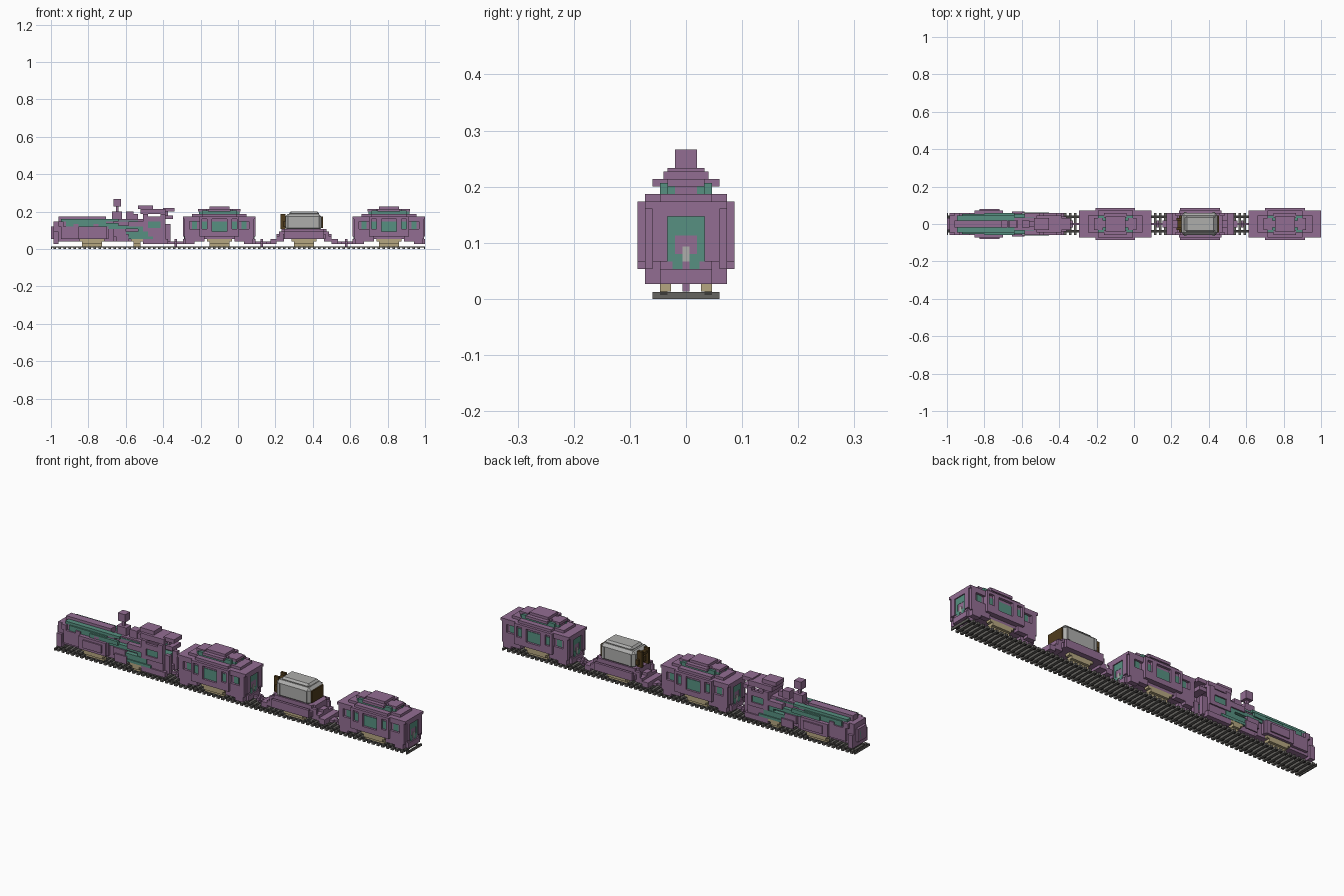
import bpy, bmesh
from mathutils import Matrix, Vector

UNIT = 2 / 150  # one block

cube = bpy.data.objects.get("Cube")
if cube:
    bpy.data.objects.remove(cube)


def make_material(name, colour):
    mat = bpy.data.materials.new(name)
    mat.use_nodes = True
    rgba = (*colour, 1)
    mat.diffuse_color = rgba
    mat.node_tree.nodes["Principled BSDF"].inputs["Base Color"].default_value = rgba
    return mat


purple = make_material("purple", (0.29, 0.155, 0.29))
teal = make_material("teal", (0.095, 0.28, 0.22))
tan = make_material("tan", (0.47, 0.39, 0.22))
grey = make_material("light_grey", (0.42, 0.42, 0.41))
brown = make_material("dark_brown", (0.08, 0.045, 0.012))
iron = make_material("dark_iron", (0.045, 0.043, 0.04))
wood = make_material("sleeper_grey", (0.13, 0.125, 0.115))


def part(name, mat, boxes, origin=0, both_ends=False, bevel=0):
    """Boxes are (x0, x1, y0, y1, z0, z1) in blocks, mirrored across y."""
    bm = bmesh.new()
    for x0, x1, y0, y1, z0, z1 in boxes:
        spans_y = [(-y1, y1)] if y0 == 0 else [(y0, y1), (-y1, -y0)]
        spans_x = [(x0, x1), (-x1, -x0)] if both_ends else [(x0, x1)]
        for a, b in spans_x:
            for c, d in spans_y:
                centre = Vector((a + b, c + d, z0 + z1)) / 2
                size = Matrix.Diagonal((b - a, d - c, z1 - z0, 1))
                bmesh.ops.create_cube(bm, size=1, matrix=Matrix.Translation(centre) @ size)
    bm.transform(Matrix.Scale(UNIT, 4) @ Matrix.Translation((origin, 0, 0)))
    mesh = bpy.data.meshes.new(name)
    bm.to_mesh(mesh)
    bm.free()
    mesh.materials.append(mat)
    obj = bpy.data.objects.new(name, mesh)
    bpy.context.collection.objects.link(obj)
    if bevel:
        mod = obj.modifiers.new("Bevel", "BEVEL")
        mod.width = bevel * UNIT
        mod.segments = 1
    return obj


def bogie(name, x, half):
    # stepped wheel block on each side
    part(name, tan, [(-half, half, 2.5, 4.5, 3, 4), (-half + 1, half - 1, 2, 3.5, 1, 3),
                     (-half + 1, half - 1, 3.5, 4.5, 2, 3)], x)


def coupler(name, x):
    part(name, purple, [(-4, 4, 0, 0.5, 2, 3), (-0.5, 0.5, 0, 0.5, 1, 4),
                        (-0.5, 0.5, 0, 1.5, 2, 3)], x)


# Track
part("rails", iron, [(-75, 75, 2.5, 3.5, 0.5, 1)])
part("sleepers", wood, [(2 * i, 2 * i + 1, 0, 4.5, 0, 0.9) for i in range(-37, 37)]
     + [(-75, -74.5, 0, 4.5, 0, 0.9), (74.5, 75, 0, 4.5, 0, 0.9)])


def carriage(label, x):
    # Stepped body, wider in the middle
    part(label + "_body", purple, [
        (-14, 14, 0, 3.5, 4, 13), (-12, 12, 0, 4.5, 4, 13),
        (-8, 8, 0, 5.5, 5, 13)], x)
    # End walls around a recessed door
    part(label + "_end_walls", purple, [
        (13, 14.5, 2.5, 4.5, 5, 13), (13, 14.5, 0, 4.5, 11, 13),
        (10, 13.5, 3.5, 5.5, 2, 5), (11, 14.5, 0, 5.5, 12, 13),
        (13.5, 14.5, 1.5, 3.5, 2, 4), (12, 14, 4.5, 5.5, 4, 12),
        (10, 14.5, 0, 2, 2, 4)], x, True)
    # Window posts, sills and eaves
    part(label + "_side_frames", purple, [
        (4, 8, 4.5, 6.5, 5, 8), (0, 4, 4.5, 6.5, 5, 7),
        (3, 5, 5.5, 6.5, 7, 12), (7, 8, 5.5, 6.5, 7, 12),
        (0, 8, 4.5, 6.5, 12, 13), (8, 12, 4.5, 5.5, 5, 8),
        (8, 12, 4.5, 5.5, 11, 13), (6, 10, 3.5, 5.5, 3, 5)], x, True)
    # Windows and end doors
    part(label + "_windows", teal, [
        (0, 3, 5.4, 5.7, 7, 11), (5, 7, 5.4, 5.7, 8, 11),
        (9, 11, 4.4, 4.7, 8, 11), (13.9, 14.1, 1.5, 2.5, 5, 10),
        (13.9, 14.1, 0, 2.5, 8.5, 11), (13.9, 14.1, 0.5, 1.8, 4, 6)], x, True)
    part(label + "_door_light", grey, [(14, 14.2, 0, 0.5, 5, 7)], x, True)
    # Layered roof with raised centre
    part(label + "_roof", purple, [
        (0, 11, 0, 3.5, 13, 14), (0, 7, 3.5, 5.5, 13, 14),
        (0, 8, 0, 1.5, 14, 16), (5, 8.5, 0, 2.5, 15, 16),
        (0, 4.5, 2.5, 4.5, 15, 16), (0, 4, 0, 3, 16, 17)], x, True)
    part(label + "_roof_lights", teal, [
        (0, 7, 1.5, 3.5, 14, 15), (4.5, 7, 2.5, 3.5, 14, 15.5),
        (7, 8.2, 1.5, 2.5, 14, 15)], x, True)
    bogie(label + "_bogie", x, 5)


carriage("front_carriage", -7.5)
carriage("rear_carriage", 60.5)

# Tank wagon
wagon = 26.5
part("wagon_bed", purple, [
    (0, 8.5, 0, 5.5, 4, 6), (0, 8, 5.5, 6.5, 4, 7), (0, 8, 0, 4.5, 6, 8),
    (8, 11, 0, 4.5, 3, 5), (8, 10, 3.5, 4.5, 5, 7), (11, 13.5, 0, 4.5, 2, 4),
    (13.5, 15, 0, 1.5, 2, 3), (9, 11, 0, 1.5, 5, 6), (8, 9, 0, 3.5, 5, 8)], wagon, True)
part("tank", grey, [(19, 33.5, 0, 4.5, 7.5, 14)], bevel=1)
part("tank_top", grey, [(20.5, 32.5, 0, 3.3, 13.5, 15)], bevel=0.7)
part("tank_bands", grey, [(20, 21, 0, 4.8, 8.5, 13), (31.5, 32.5, 0, 4.8, 8.5, 13)])
part("tank_fittings", brown, [
    (17, 19, 1.5, 2.5, 8, 14), (18, 19.5, 0, 3.5, 9, 11), (17.5, 19, 0, 2, 12, 13),
    (33, 34, 0, 3.5, 8.5, 13)])
bogie("wagon_bogie", wagon, 5)

# Engine boiler
part("boiler", purple, [
    (-74, -50, 0, 3.5, 3, 11), (-72, -53, 0, 1.5, 11, 13), (-71, -52, 0, 4.5, 4, 9),
    (-64, -52.5, 4.5, 5.5, 4, 9), (-62, -54, 5.5, 6, 5, 8), (-75, -73, 0, 2.5, 4, 9),
    (-74, -72, 0, 4.5, 2, 7), (-72, -70, 3.5, 4.5, 9, 11), (-66, -64, 3.5, 4.5, 9, 10),
    (-58, -56, 3.5, 4.5, 9, 10)])
part("boiler_shoulders", teal, [
    (-71, -48, 1.5, 3.5, 11, 12), (-69, -53, 3.5, 4, 9, 11), (-60, -48, 3.5, 4.5, 9, 10.5)])
part("boiler_face", teal, [(-75.0, -74.8, 0, 1.5, 5, 8)])

# Chimney and domes
part("chimney", purple, [
    (-50, -47, 0, 1.5, 17, 20), (-49, -48, 0, 0.5, 15, 18), (-50.5, -46.5, 0, 1.5, 11, 15)])
part("steam_domes", purple, [(-45, -42, 0, 1.5, 11, 15), (-42, -40, 0, 1, 11, 14)])

# Engine middle with pipework
part("engine_waist", purple, [
    (-51, -38, 0, 2.5, 5, 12), (-50, -45, 2.5, 4.5, 5, 8), (-49, -44, 4.5, 5, 3, 6),
    (-44, -38, 2.5, 4.5, 9, 11), (-52, -28, 0, 2.5, 3, 5), (-38, -28, 2.5, 4.5, 2, 4)])
part("engine_pipes", teal, [
    (-52, -40, 2.5, 4, 8, 9.5), (-46, -36, 2.5, 4.2, 5, 7), (-44, -34, 3, 4.6, 4, 5),
    (-50, -40, 1.5, 2.7, 11, 11.5), (-40, -38, 2.5, 4, 7, 9)])
bogie("boiler_bogie", -58.5, 5)
bogie("engine_bogie", -40.5, 2.5)

# Driver cab
part("cab_walls", purple, [
    (-38, -29, 0, 4, 4, 7), (-38, -36, 0, 4.5, 7, 14), (-31, -29, 2.5, 4.5, 7, 14),
    (-36, -31, 3.5, 4.5, 11, 13), (-36, -31, 3.5, 4.5, 7, 8.5), (-29, -27, 1.5, 3, 3, 10)])
part("cab_windows", teal, [(-36, -31, 3.6, 4, 8.5, 11), (-36, -29, 0, 2.5, 7, 9)])
part("cab_roof", purple, [
    (-40, -34, 0, 2.5, 16, 17.5), (-39, -29, 0, 3.5, 14, 16), (-30, -25.5, 0, 2.5, 15, 16.5),
    (-29, -26, 0, 2.5, 12, 13.5), (-29, -28, 0, 1.5, 13, 15)])

# Couplings between vehicles
coupler("engine_coupler", -25)
coupler("front_coupler", 9.5)
coupler("rear_coupler", 43.5)
